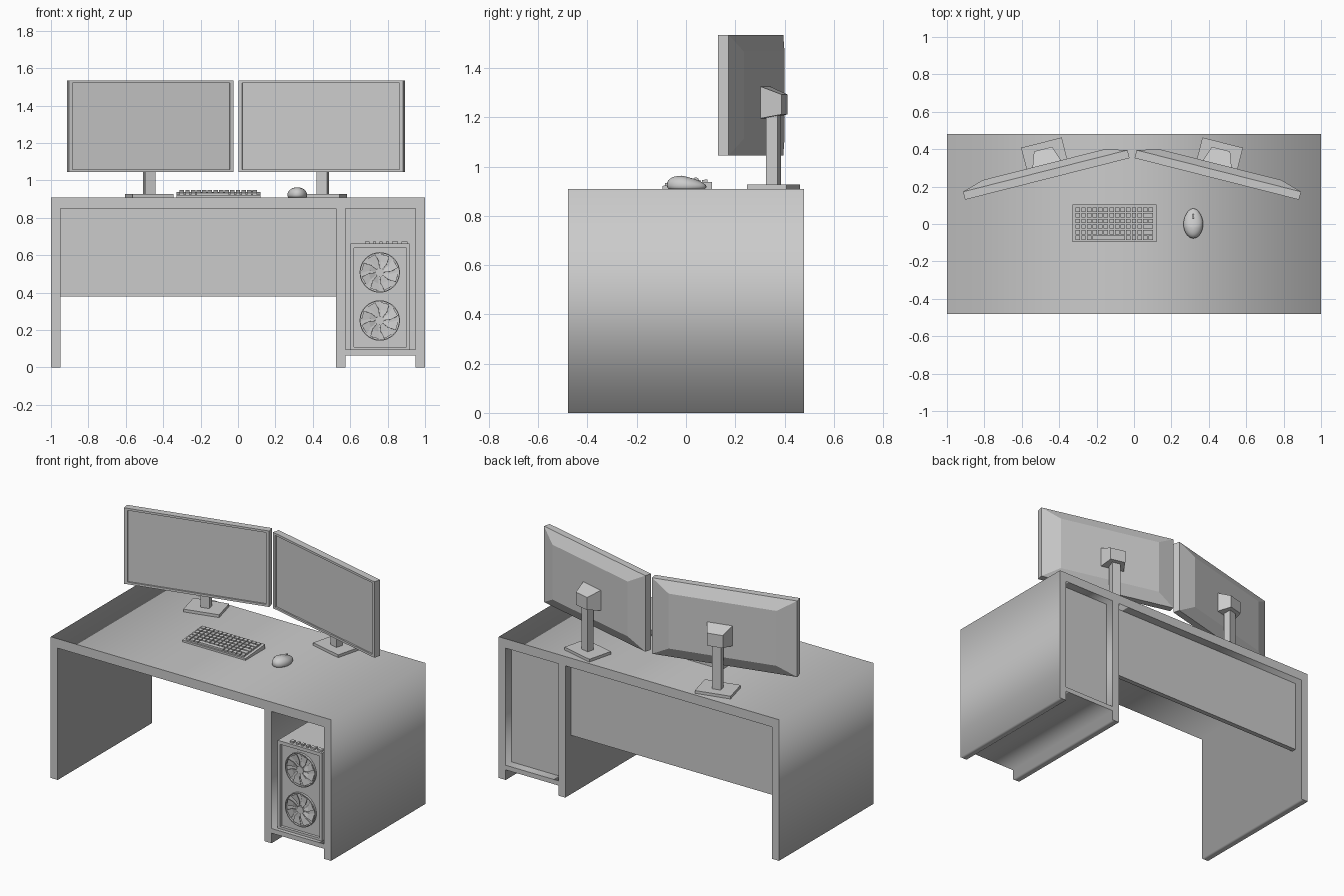
import bpy, bmesh, math
from mathutils import Matrix, Vector

if "Cube" in bpy.data.objects:
    bpy.data.objects.remove(bpy.data.objects["Cube"])


def finish(name, bm, mat=None):
    bmesh.ops.recalc_face_normals(bm, faces=bm.faces)
    me = bpy.data.meshes.new(name)
    bm.to_mesh(me)
    bm.free()
    ob = bpy.data.objects.new(name, me)
    bpy.context.collection.objects.link(ob)
    if mat is not None:
        ob.matrix_world = mat
    return ob


def loft(bm, rings):
    """Closed solid through rectangles (y, x0, x1, z0, z1)."""
    loops = [[bm.verts.new(p) for p in ((x0, y, z0), (x1, y, z0), (x1, y, z1), (x0, y, z1))]
             for y, x0, x1, z0, z1 in rings]
    for a, b in zip(loops, loops[1:]):
        for i in range(4):
            j = (i + 1) % 4
            bm.faces.new((a[i], a[j], b[j], b[i]))
    bm.faces.new(loops[0])
    bm.faces.new(loops[-1])


def solid(name, pieces, mat=None):
    bm = bmesh.new()
    for rings in pieces:
        loft(bm, rings)
    return finish(name, bm, mat)


def box(name, x0, x1, y0, y1, z0, z1, mat=None):
    return solid(name, [[(y0, x0, x1, z0, z1), (y1, x0, x1, z0, z1)]], mat)


# desk carcass: front profile with the tower bay as a hole, extruded in depth
cu = bpy.data.curves.new("desk_profile", 'CURVE')
cu.dimensions, cu.fill_mode, cu.extrude = '2D', 'BOTH', 0.48
for pts in ([(-1, 0), (-.95, 0), (-.95, .85), (.525, .85), (.525, 0), (.575, 0), (.575, .065),
             (.95, .065), (.95, 0), (1, 0), (1, .91), (-1, .91)],
            [(.575, .095), (.95, .095), (.95, .85), (.575, .85)]):
    sp = cu.splines.new('POLY')
    sp.points.add(len(pts) - 1)
    for p, q in zip(sp.points, pts):
        p.co = (q[0], q[1], 0, 1)
    sp.use_cyclic_u = True
tmp = bpy.data.objects.new("desk_profile", cu)
bpy.context.collection.objects.link(tmp)
bm = bmesh.new()
me = bpy.data.meshes.new_from_object(tmp)
bm.from_mesh(me)
bpy.data.objects.remove(tmp)
bmesh.ops.remove_doubles(bm, verts=bm.verts, dist=1e-4)
bm.transform(Matrix.Rotation(math.pi / 2, 4, 'X'))
finish("desk_body", bm)
box("modesty_panel", -.95, .525, .39, .422, .38, .85)
box("bay_back_panel", .575, .95, .39, .422, .095, .85)

# monitors and stands, mirrored about x = -0.0105
for side, tag in ((-1, "left"), (1, "right")):
    m = Matrix.Translation((-.0105 + side * .453, .241, 0)) @ Matrix.Rotation(
        -side * math.radians(14.2), 4, 'Z')
    w, z0, z1 = .4535, 1.045, 1.535
    s = (-w + .02, w - .02, z0 + .014, z1 - .014)
    o = (-w, w, z0, z1)
    solid(tag + "_monitor", [[(.01, *s), (0, *s), (0, *o), (.044, *o),
                              (.079, -w + .117, w - .117, z0 + .068, z1 - .068)]], m)
    u = -side * .017
    box(tag + "_stand_base", u - .112, u + .112, .03, .196, .91, .928, m)
    box(tag + "_stand_post", u - .028, u + .028, .09, .137, .928, 1.23, m)
    solid(tag + "_stand_head", [[(.075, u - .08, u + .08, 1.195, 1.327),
                                 (.16, u - .05, u + .05, 1.212, 1.293)]], m)


# keyboard: wedge base and sloped keys
def slope(y):
    return .922 + (y + .095) * .08


solid("keyboard_base", [[(-.095, -.33, .12, .91, .922), (.105, -.33, .12, .91, .938)]])
keys = []
px, py = .42 / 14, .03
for r in range(6):
    y0 = -.085 + r * py
    y1 = y0 + .023
    cells = [(c, c + 1) for c in range(14)]
    if r == 0:
        cells = [(0, 1), (1, 2), (2, 3), (3, 9)] + [(c, c + 1) for c in range(9, 14)]
    elif r in (1, 2, 4):
        cells = cells[:12] + [(12, 14)]
    keys.extend([[(y0, -.315 + a * px + .003, -.315 + b * px - .003, slope(y0) - .002, slope(y0) + .011),
                  (y1, -.315 + a * px + .003, -.315 + b * px - .003, slope(y1) - .002, slope(y1) + .011)]
                 for a, b in cells])
solid("keyboard_keys", keys)

# mouse: squashed dome, higher at the palm end
bm = bmesh.new()
bmesh.ops.create_uvsphere(bm, u_segments=28, v_segments=16, radius=1)
for v in bm.verts:
    x, y, z = v.co
    h = (max(z, -.3) + .3) / 1.3
    pinch = 1 - .12 * max(y, 0)
    v.co = (.317 + .053 * x * pinch, .003 + .08 * y - .02 * h * max(z, 0),
            .91 + .053 * h * (1 - .25 * max(y, 0)))
ob = finish("mouse_body", bm)
for p in ob.data.polygons:
    p.use_smooth = True
bm = bmesh.new()
bmesh.ops.create_cone(bm, cap_ends=True, segments=16, radius1=.013, radius2=.013, depth=.008,
                      matrix=Matrix.Translation((.317, .04, .943)) @ Matrix.Rotation(math.pi / 2, 4, 'Y'))
finish("mouse_wheel", bm)

# computer tower with a recessed front
f, o = -.455, (.602, .918, .095, .662)
s = (.62, .9, .11, .64)
solid("tower_case", [[(f + .018, *s), (f, *s), (f, *o), (.37, *o)]])
bm = bmesh.new()
for x, r in ((.69, .012), (.73, .008), (.765, .008), (.8, .008), (.84, .016), (.89, .016)):
    loft(bm, [(f + .015, x - r, x + r, .66, .673), (f + .04, x - r, x + r, .66, .673)])
finish("tower_buttons", bm)

# two front fans: rim, hub and swept blades
for z, tag in ((.508, "upper"), (.251, "lower")):
    m = Matrix.Translation((.758, f, z))
    bm = bmesh.new()
    n = 32
    prof = [(.108, .019), (.108, .004), (.103, .004), (.103, .019)]
    loops = [[bm.verts.new((r * math.cos(t), y, r * math.sin(t))) for r, y in prof]
             for t in (i * 2 * math.pi / n for i in range(n))]
    for i in range(n):
        a, b = loops[i], loops[(i + 1) % n]
        for k in range(4):
            j = (k + 1) % 4
            bm.faces.new((a[k], a[j], b[j], b[k]))
    finish(tag + "_fan_rim", bm, m)
    bm = bmesh.new()
    bmesh.ops.create_cone(bm, cap_ends=True, segments=20, radius1=.024, radius2=.024, depth=.015,
                          matrix=Matrix.Translation((0, .0115, 0)) @ Matrix.Rotation(math.pi / 2, 4, 'X'))
    finish(tag + "_fan_hub", bm, m)
    bm = bmesh.new()
    for i in range(8):
        t = i * math.pi / 4
        blade = ((.02, 0, .008), (.06, .08, .008), (.1, .25, .008),
                 (.1, .8, .014), (.06, .65, .014), (.02, .5, .014))
        v = [bm.verts.new((r * math.cos(t + a), y, r * math.sin(t + a))) for r, a, y in blade]
        bm.faces.new((v[0], v[1], v[4], v[5]))
        bm.faces.new((v[1], v[2], v[3], v[4]))
    ob = finish(tag + "_fan_blades", bm, m)
    ob.modifiers.new("thickness", 'SOLIDIFY').thickness = .003
